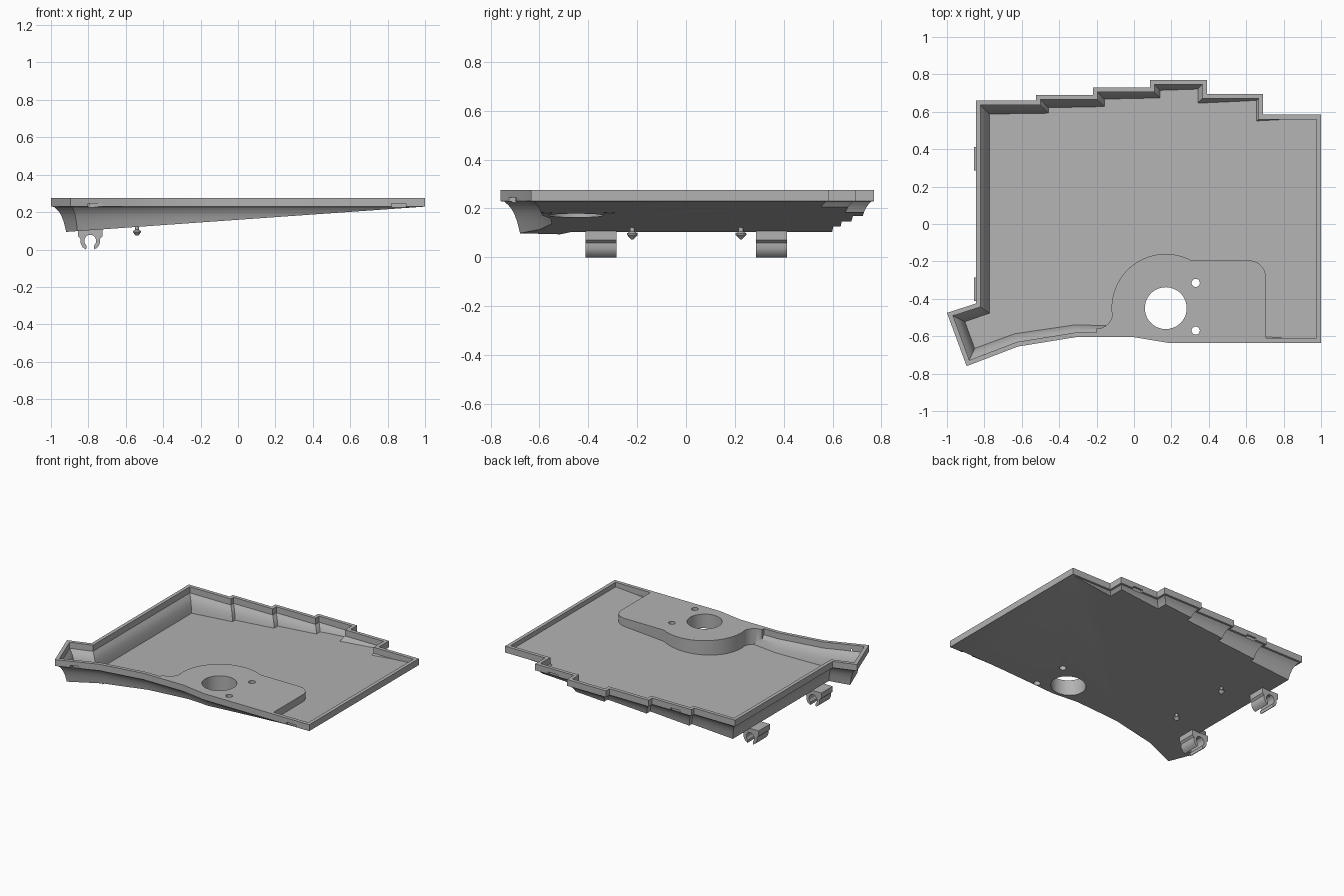
import bpy, bmesh
from math import cos, sin, radians
from mathutils import Vector

cube = bpy.data.objects.get("Cube")
if cube:
    bpy.data.objects.remove(cube, do_unlink=True)

grey = bpy.data.materials.new("plain grey")
grey.use_nodes = True
grey.diffuse_color = (0.45, 0.45, 0.45, 1)
grey.node_tree.nodes["Principled BSDF"].inputs["Base Color"].default_value = grey.diffuse_color

SLOPE, FLOOR_MID = 0.0705, 0.159


def finish(name, bm):
    bmesh.ops.recalc_face_normals(bm, faces=bm.faces)
    mesh = bpy.data.meshes.new(name)
    bm.to_mesh(mesh)
    bm.free()
    mesh.materials.append(grey)
    ob = bpy.data.objects.new(name, mesh)
    bpy.context.collection.objects.link(ob)
    return ob


def inset(points, d):
    """Mitred inward offset of a counter-clockwise polygon."""
    out = []
    for i, p in enumerate(points):
        p = Vector(p)
        a = (p - Vector(points[i - 1])).normalized()
        b = (Vector(points[(i + 1) % len(points)]) - p).normalized()
        na, nb = Vector((-a.y, a.x)), Vector((-b.y, b.x))
        out.append(p + (na + nb) * d / (1 + na.dot(nb)))
    return out


def loft(name, points, levels, floor=None):
    """Stack inset copies of a polygon, optionally trimmed by the sloping floor."""
    bm = bmesh.new()
    rings = [[bm.verts.new((*p, z)) for p in inset(points, d)] for z, d in levels]
    n = len(points)
    for lo, hi in zip(rings, rings[1:]):
        for i in range(n):
            j = (i + 1) % n
            bm.faces.new((lo[i], lo[j], hi[j], hi[i]))
    bm.faces.new(rings[0])
    bm.faces.new(rings[-1])
    if floor is not None:
        cut = bmesh.ops.bisect_plane(
            bm, geom=bm.verts[:] + bm.edges[:] + bm.faces[:], dist=1e-5,
            plane_co=(0, 0, floor), plane_no=(-SLOPE, 0, 1), clear_inner=True)
        edges = [e for e in cut["geom_cut"] if isinstance(e, bmesh.types.BMEdge)]
        bmesh.ops.holes_fill(bm, edges=edges, sides=0)
    return finish(name, bm)


def circle(x, y, r, n, start=0, end=360):
    steps = n if end - start == 360 else n + 1
    angles = [radians(start + (end - start) * i / n) for i in range(steps)]
    return [(x + r * cos(a), y + r * sin(a)) for a in angles]


def subtract(ob, cutter):
    mod = ob.modifiers.new("cut", 'BOOLEAN')
    mod.operation, mod.solver, mod.object = 'DIFFERENCE', 'EXACT', cutter
    bpy.context.view_layer.objects.active = ob
    bpy.ops.object.modifier_apply(modifier=mod.name)
    bpy.data.objects.remove(cutter, do_unlink=True)


def box(name, x, y, z, sx, sy, sz):
    pts = [(x - sx, y - sy), (x + sx, y - sy), (x + sx, y + sy), (x - sx, y + sy)]
    return loft(name, pts, [(z - sz, 0), (z + sz, 0)])


def smooth(ob):
    bpy.ops.object.select_all(action='DESELECT')
    ob.select_set(True)
    bpy.context.view_layer.objects.active = ob
    bpy.ops.object.shade_smooth_by_angle(angle=radians(30))


# Tray plan: angled wing at the front, stepped edge at the back
outline = [(-.895, -.76), (-.62, -.655), (-.31, -.605), (0, -.605), (.18, -.635),
           (1, -.635), (1, .585), (.69, .585), (.69, .695), (.39, .695), (.39, .77),
           (.085, .77), (.085, .73), (-.22, .73), (-.22, .69), (-.525, .69),
           (-.525, .66), (-.845, .66), (-.845, -.425), (-1, -.475)]

# Coved side profile shared by the outside and the hollow
cove = [(.05, .068), (.1, .062), (.15, .052), (.18, .043), (.2, .034), (.215, .024)]
tray = loft("tray", outline, cove + [(.228, .012), (.23, 0), (.275, 0)], FLOOR_MID)
hollow = loft("hollow", outline, [(z, d + .014) for z, d in cove]
              + [(.232, .025), (.32, .025)], FLOOR_MID + .015)

# Raised mounting pad left standing in the hollow
pad = ([(.705, -.9)] + circle(.615, -.285, .09, 8, 0, 90)
       + circle(.17, -.45, .29, 24, 62, 184)
       + circle(-.2, -.475, .085, 8, 360, 270) + [(-.2, -.9)])
subtract(hollow, loft("pad_block", pad, [(0, 0), (.275, 0)]))
subtract(tray, hollow)

# Large opening and two screw holes
for x, y, r, n in [(.17, -.45, .112, 48), (.33, -.315, .022, 20), (.33, -.57, .022, 20)]:
    subtract(tray, loft("drill", circle(x, y, r, n), [(0, 0), (.4, 0)]))

# Small catch notches under the rim
for x, y in [(.86, -.635), (-.765, -.71), (.55, .695), (-.4, .69)]:
    subtract(tray, box("notch", x, y, .235, .038, .014, .01))
smooth(tray)

# Open snap clips under the left edge
half = [(.065, .108), (.065, .07), (.052, .058), (.052, .035), (.04, .012), (.022, 0),
        (.02, .02), (.03, .035), (.031, .052), (.022, .07), (.01, .078)]
profile = half + [(-x, z) for x, z in reversed(half)]
for name, y in (("front_clip", -.348), ("back_clip", .35)):
    bm = bmesh.new()
    face = bm.faces.new([bm.verts.new((x - .79, y - .063, z)) for x, z in profile])
    ext = bmesh.ops.extrude_face_region(bm, geom=[face], use_keep_orig=True)
    bmesh.ops.translate(bm, vec=(0, .126, 0),
                        verts=[v for v in ext["geom"] if isinstance(v, bmesh.types.BMVert)])
    smooth(finish(name, bm))

# Mushroom-headed locating pins
for name, y in (("front_pin", -.22), ("back_pin", .225)):
    pin = loft(name, circle(-.54, y, .022, 20),
               [(.074, .017), (.092, 0), (.098, 0), (.106, .012), (.125, .012)])
    smooth(pin)
